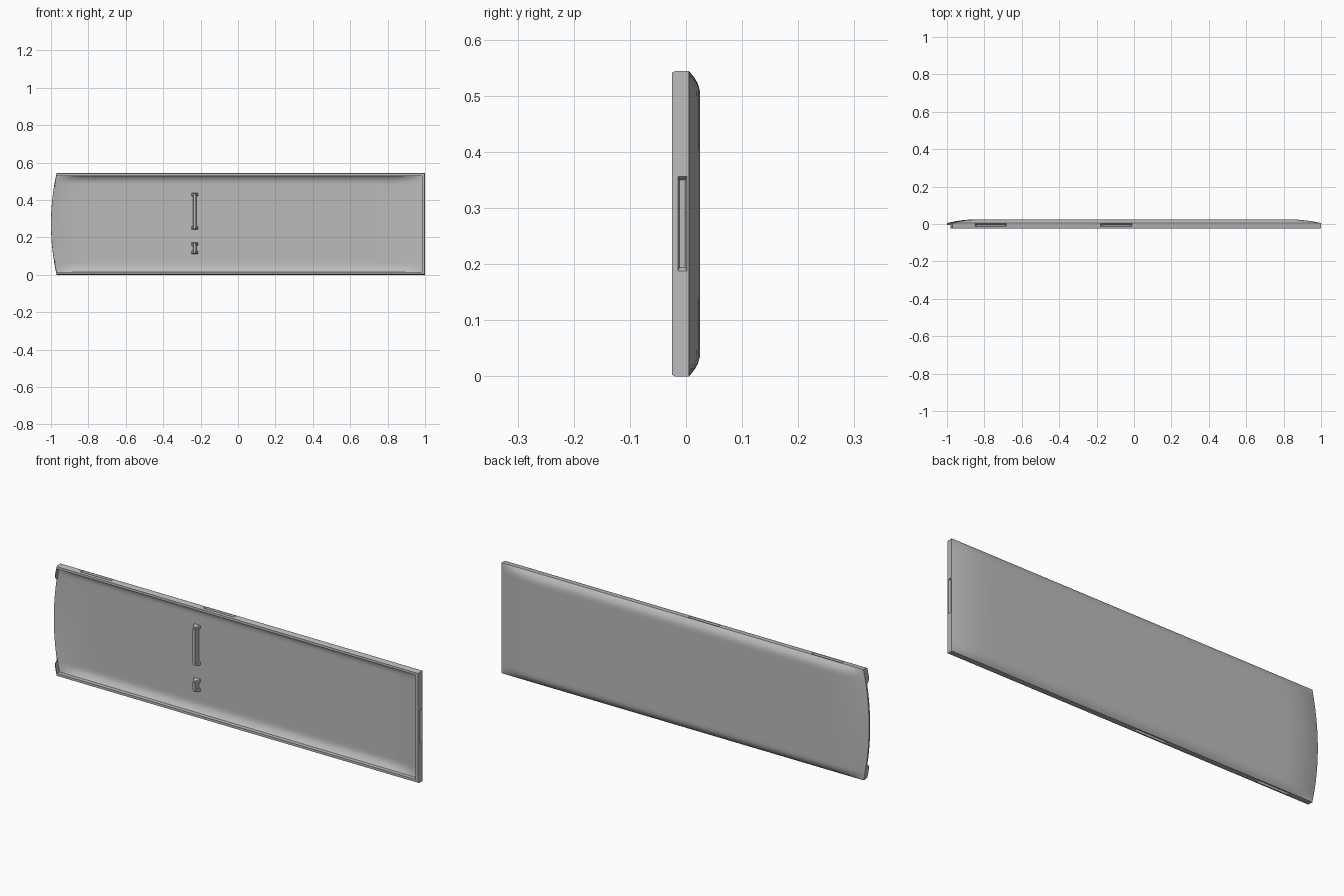
import bpy, bmesh
from mathutils import Vector

if "Cube" in bpy.data.objects:
    bpy.data.objects.remove(bpy.data.objects["Cube"])

H = 0.544          # panel height
MID = H / 2
WALL = 0.015       # rim width
FRONT = -0.025     # front plane of the rim
EDGE = 0.005       # where the domed back begins
DOME = 0.02        # rise of the dome

grey = bpy.data.materials.new("plain grey")
grey.use_nodes = True
colour = (0.5, 0.5, 0.5, 1)
grey.diffuse_color = colour
grey.node_tree.nodes["Principled BSDF"].inputs["Base Color"].default_value = colour


def make_object(name, bm):
    bmesh.ops.recalc_face_normals(bm, faces=bm.faces)
    mesh = bpy.data.meshes.new(name)
    bm.to_mesh(mesh)
    bm.free()
    mesh.materials.append(grey)
    obj = bpy.data.objects.new(name, mesh)
    bpy.context.collection.objects.link(obj)
    return obj


def spread(n):
    """Samples from 0 to 1, packed toward both ends."""
    return [3 * (i / n) ** 2 - 2 * (i / n) ** 3 for i in range(n + 1)]


def ease(d, width):
    return 1 - (1 - min(max(d / width, 0), 1)) ** 2


def left_edge(z):
    return -1 + 0.03 * ((z - MID) / MID) ** 2


US, VS = spread(32), spread(32)


def outline(i, j, inset):
    """Position on the panel for a grid cell, pulled in from the rim."""
    z = inset + VS[j] * (H - 2 * inset)
    x0 = left_edge(z) + 0.3 * inset
    return x0 + US[i] * (1 - inset - x0), z


def dome(x, z, inset):
    rise = ease(min(z, H - z) - inset, 0.04)
    rise *= ease(x - left_edge(z) - 0.3 * inset, 0.16) * ease(1 - x - inset, 0.18)
    return EDGE + DOME * rise


def rim_front(i, j):
    """The curved end has no wall except for a tab in each corner."""
    z = VS[j] * H
    return -0.005 if i == 0 and 0.06 < z < H - 0.06 else FRONT


# Shell: domed back, side walls, chamfered rim and hollow front
bm = bmesh.new()
nu, nv = len(US), len(VS)


def surface(inset, offset):
    grid = {}
    for i in range(nu):
        for j in range(nv):
            x, z = outline(i, j, inset)
            grid[i, j] = bm.verts.new((x, dome(x, z, inset) - offset, z))
    for i in range(nu - 1):
        for j in range(nv - 1):
            bm.faces.new([grid[i, j], grid[i + 1, j], grid[i + 1, j + 1], grid[i, j + 1]])
    return grid


border = [(i, 0) for i in range(nu - 1)] + [(nu - 1, j) for j in range(nv - 1)]
border += [(i, nv - 1) for i in range(nu - 1, 0, -1)] + [(0, j) for j in range(nv - 1, 0, -1)]


def rim_loop(inset, back):
    loop = []
    for i, j in border:
        x, z = outline(i, j, inset)
        loop.append(bm.verts.new((x, rim_front(i, j) + back, z)))
    return loop


outer = surface(0, 0)
inner = surface(WALL, 0.01)
loops = [[outer[k] for k in border], rim_loop(0, 0.006), rim_loop(0.003, 0),
         rim_loop(WALL, 0), [inner[k] for k in border]]
for a, b in zip(loops, loops[1:]):
    for k in range(len(border)):
        n = (k + 1) % len(border)
        bm.faces.new([a[k], a[n], b[n], b[k]])
shell = make_object("panel_shell", bm)


def wedge(name, centre, along, across, out, taper):
    """Block whose far end, in direction out, is shrunk by taper."""
    bm = bmesh.new()
    rings = []
    for shift, shrink in ((-0.5, 0), (0.5, 1)):
        ring = []
        for s, t in ((-1, -1), (1, -1), (1, 1), (-1, 1)):
            a = along * (0.5 - shrink * taper[0] / along.length)
            c = across * (0.5 - shrink * taper[1] / across.length)
            ring.append(bm.verts.new(centre + a * s + c * t + out * shift))
        rings.append(ring)
        bm.faces.new(ring)
    for k in range(4):
        n = (k + 1) % 4
        bm.faces.new([rings[0][k], rings[0][n], rings[1][n], rings[1][k]])
    return make_object(name, bm)


# Catch pockets cut into the long edges and the square end
X, Y, Z = Vector((1, 0, 0)), Vector((0, 1, 0)), Vector((0, 0, 1))
cutters = [wedge("end_pocket_cutter", Vector((1, -0.0065, MID)),
                 Z * 0.18, Y * 0.022, X * -0.018, (0.012, 0.006))]
for x in (-0.765, -0.095):
    for z, way in ((0, 1), (H, -1)):
        cutters.append(wedge("edge_pocket_cutter", Vector((x, -0.0065, z)),
                             X * 0.18, Y * 0.022, Z * 0.018 * way, (0.012, 0.006)))
for cutter in cutters:
    cutter.hide_render = True
    cut = shell.modifiers.new("pocket", "BOOLEAN")
    cut.operation = "DIFFERENCE"
    cut.solver = "EXACT"
    cut.object = cutter
bpy.context.view_layer.update()
cut_mesh = bpy.data.meshes.new_from_object(
    shell.evaluated_get(bpy.context.evaluated_depsgraph_get()))
shell.modifiers.clear()
shell.data = cut_mesh
for cutter in cutters:
    bpy.data.objects.remove(cutter)

# Raised ribs inside the hollow, each with sloped end gussets
for name, low, high in (("long_rib", 0.25, 0.43), ("short_rib", 0.12, 0.165)):
    mid, length = (low + high) / 2, high - low
    wedge(name, Vector((-0.232, 0.002, mid)), Z * length, X * 0.018, Y * -0.03, (0.004, 0.002))
    for z, tag in ((low, "lower"), (high, "upper")):
        wedge(f"{name}_{tag}_gusset", Vector((-0.232, 0.004, z)),
              X * 0.036, Z * 0.016, Y * -0.026, (0.012, 0.004))

# Smooth dome with crisp rim edges
bpy.ops.object.select_all(action="DESELECT")
shell.select_set(True)
bpy.context.view_layer.objects.active = shell
bpy.ops.object.shade_smooth_by_angle(angle=0.5)
